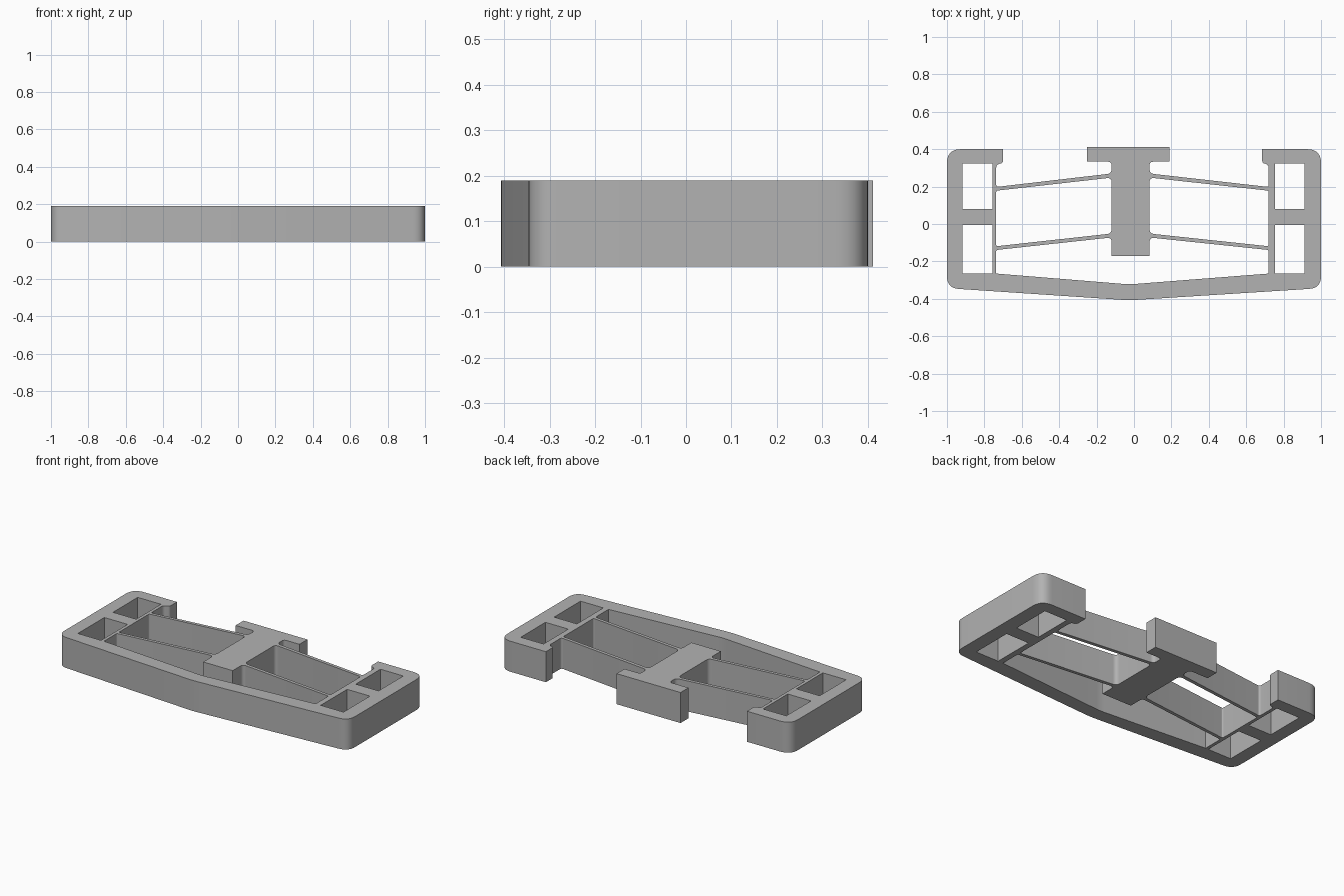
import bpy, bmesh
from mathutils import Vector

HEIGHT = 0.19

cube = bpy.data.objects.get("Cube")
if cube:
    bpy.data.objects.remove(cube, do_unlink=True)

# One plain grey for the whole moulding
grey = bpy.data.materials.new("plain grey")
grey.use_nodes = True
colour = (0.448, 0.448, 0.448, 1)
grey.diffuse_color = colour
grey.node_tree.nodes["Principled BSDF"].inputs["Base Color"].default_value = colour


def rounded(points, steps=8):
    """Replace each (x, y, radius) corner by a smooth curve."""
    result = []
    for i, (x, y, r) in enumerate(points):
        corner = Vector((x, y))
        if r == 0:
            result.append(corner)
            continue
        before = Vector(points[i - 1][:2]) - corner
        after = Vector(points[(i + 1) % len(points)][:2]) - corner
        a = corner + before.normalized() * r
        b = corner + after.normalized() * r
        for k in range(steps + 1):
            t = k / steps
            result.append(a * (1 - t) ** 2 + corner * 2 * t * (1 - t) + b * t ** 2)
    return result


def side(sign):
    """Key x positions of one half: lug tip, inner wall, stem, head, pocket."""
    if sign > 0:
        return dict(lug=0.685, wall=0.72, stem=0.083, head=0.19, pocket=(0.755, 0.912))
    return dict(lug=-0.70, wall=-0.737, stem=-0.12, head=-0.25, pocket=(-0.917, -0.757))


def outer_half(sign):
    """Head, stem, upper arm, wall, lug and frame corner, from head to base."""
    s = side(sign)
    return [(s["head"], 0.411, 0), (s["head"], 0.333, 0),
            (s["stem"], 0.333, 0.02), (s["stem"], 0.27, 0.025),
            (s["wall"], 0.198, 0.015), (s["wall"], 0.322, 0.025),
            (s["lug"], 0.322, 0.02), (s["lug"], 0.40, 0),
            (sign, 0.40, 0.075), (sign, -0.343, 0.065)]


def arm_window(sign):
    """Opening between the two flexible arms."""
    s = side(sign)
    return [(s["wall"], 0.178, 0.01), (s["stem"], 0.248, 0.025),
            (s["stem"], -0.051, 0.025), (s["wall"], -0.119, 0.01)]


def lower_half(sign):
    """Half of the opening between the lower arms and the base."""
    s = side(sign)
    return [(s["stem"], -0.171, 0), (s["stem"], -0.072, 0.025),
            (s["wall"], -0.139, 0.01), (s["wall"], -0.265, 0)]


base_x = -0.025
outlines = [outer_half(1) + [(base_x, -0.408, 0.04)] + outer_half(-1)[::-1],
            lower_half(1) + [(base_x, -0.323, 0.03)] + lower_half(-1)[::-1]]
for sign in (1, -1):
    outlines.append(arm_window(sign))
    x0, x1 = side(sign)["pocket"]
    for y0, y1 in ((0.08, 0.323), (-0.265, -0.005)):
        outlines.append([(x0, y0, 0), (x1, y0, 0), (x1, y1, 0), (x0, y1, 0)])

# Filled flat curve with openings, extruded to the full height
curve = bpy.data.curves.new("clip_profile", "CURVE")
curve.dimensions = "2D"
curve.fill_mode = "BOTH"
curve.extrude = HEIGHT / 2
for outline in outlines:
    pts = rounded(outline)
    spline = curve.splines.new("POLY")
    spline.points.add(len(pts) - 1)
    for point, p in zip(spline.points, pts):
        point.co = (p.x, p.y, 0, 1)
    spline.use_cyclic_u = True

profile = bpy.data.objects.new("clip_profile", curve)
bpy.context.collection.objects.link(profile)
graph = bpy.context.evaluated_depsgraph_get()
mesh = bpy.data.meshes.new_from_object(profile.evaluated_get(graph))
bpy.data.objects.remove(profile, do_unlink=True)

# Weld the caps to the walls and stand the part on the ground
bm = bmesh.new()
bm.from_mesh(mesh)
bmesh.ops.remove_doubles(bm, verts=bm.verts, dist=0.0002)
bmesh.ops.translate(bm, verts=bm.verts, vec=(0, 0, HEIGHT / 2))
bmesh.ops.recalc_face_normals(bm, faces=bm.faces)
bm.to_mesh(mesh)
bm.free()
mesh.materials.clear()
mesh.materials.append(grey)

frame = bpy.data.objects.new("sprung_clip_frame", mesh)
bpy.context.collection.objects.link(frame)
bpy.ops.object.select_all(action="DESELECT")
frame.select_set(True)
bpy.context.view_layer.objects.active = frame
bpy.ops.object.shade_smooth_by_angle(angle=0.5)
